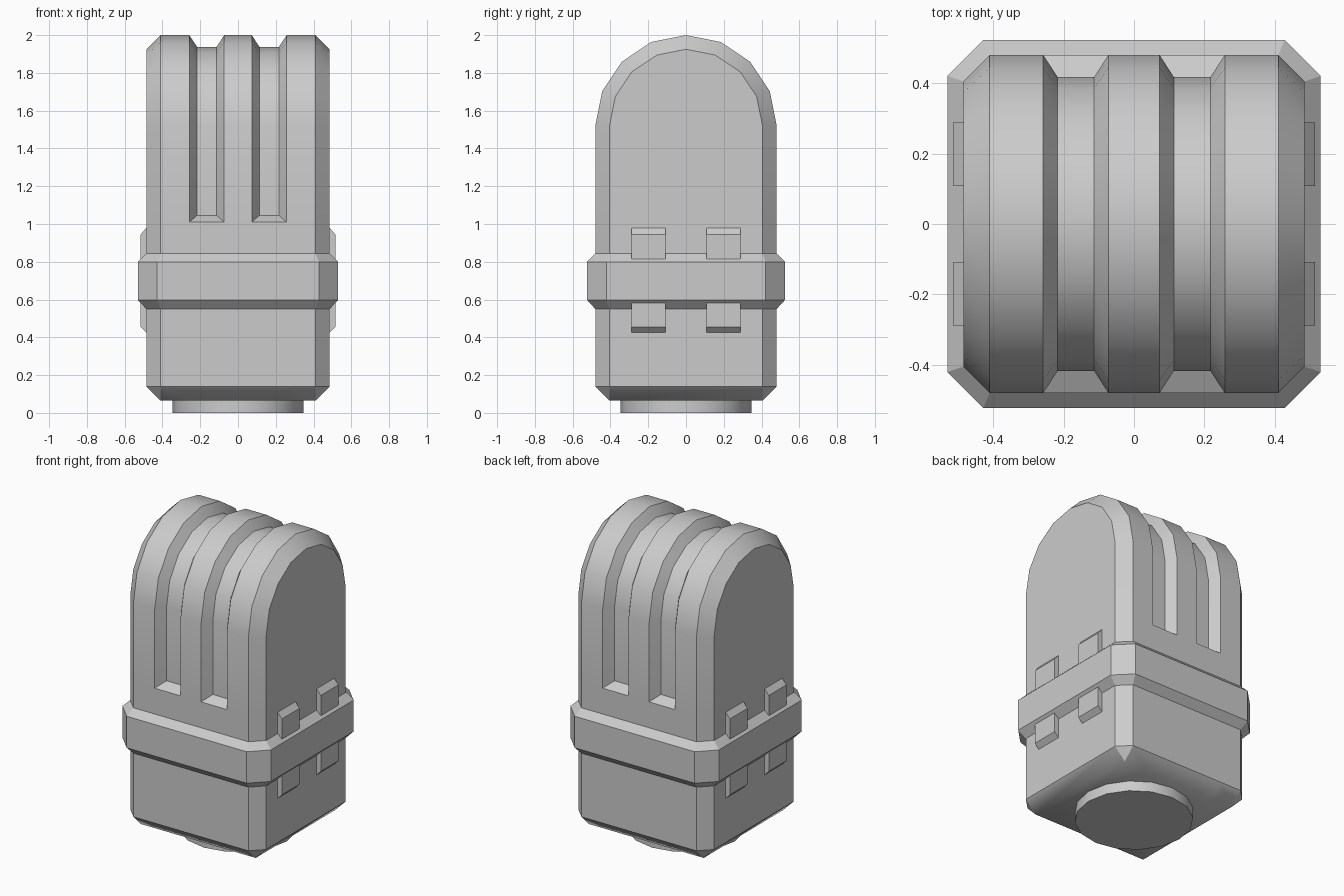
import bpy, bmesh
from math import sin, cos, pi, radians

if "Cube" in bpy.data.objects:
    bpy.data.objects.remove(bpy.data.objects["Cube"], do_unlink=True)

GREY = (0.6, 0.6, 0.6, 1)
grey = bpy.data.materials.new("plain grey")
grey.use_nodes = True
grey.diffuse_color = GREY
grey.node_tree.nodes["Principled BSDF"].inputs["Base Color"].default_value = GREY


def finish(bm, name):
    bmesh.ops.remove_doubles(bm, verts=bm.verts, dist=1e-5)
    bmesh.ops.recalc_face_normals(bm, faces=bm.faces)
    mesh = bpy.data.meshes.new(name)
    bm.to_mesh(mesh)
    bm.free()
    mesh.materials.append(grey)
    obj = bpy.data.objects.new(name, mesh)
    bpy.context.collection.objects.link(obj)
    bpy.ops.object.select_all(action='DESELECT')
    obj.select_set(True)
    bpy.context.view_layer.objects.active = obj
    bpy.ops.object.shade_smooth_by_angle(angle=radians(30))
    return obj


def loft(rings, name):
    """Skin closed rings of equal length and cap both ends."""
    bm = bmesh.new()
    rows = [[bm.verts.new(p) for p in ring] for ring in rings]
    n = len(rows[0])
    for a, b in zip(rows, rows[1:]):
        for i in range(n):
            j = (i + 1) % n
            bm.faces.new((a[i], a[j], b[j], b[i]))
    bm.faces.new(rows[0])
    bm.faces.new(rows[-1])
    return finish(bm, name)


# Arched body: cross-sections along x, with two grooves running over the top
R, CHAMFER, DEPTH = 0.48, 0.075, 0.062
ARCH_Z, GROOVE_Z = 1.52, 1.01


def section(x, kind):
    r = R - CHAMFER if kind == "end" else R
    low = 0.14 if kind == "end" else 0.065
    top_r = r - DEPTH if kind == "groove" else r
    floor_z = GROOVE_Z + 0.035 if kind == "groove" else GROOVE_Z
    front = [(R - CHAMFER, low), (r, 0.14), (r, GROOVE_Z), (top_r, floor_z)]
    arc = [(top_r * cos(pi * i / 8), ARCH_Z + top_r * sin(pi * i / 8)) for i in range(9)]
    back = [(-y, z) for y, z in reversed(front)]
    return [(x, y, z) for y, z in front + arc + back]


half = [(0.073, "rim"), (0.113, "groove"), (0.217, "groove"),
        (0.258, "rim"), (0.41, "rim"), (0.485, "end")]
stations = [(-x, k) for x, k in reversed(half)] + half
body = loft([section(x, k) for x, k in stations], "arched_body")

# Soft shading where the underside meets its chamfer
for e in body.data.edges:
    if all(body.data.vertices[v].co.z < 0.07 for v in e.vertices):
        e.use_edge_sharp = False


# Band around the middle with cut corners
def octagon(hx, hy, c, z):
    quarter = [(hx, hy - c), (hx - c, hy)]
    pts = quarter + [(-x, y) for x, y in reversed(quarter)]
    pts += [(-x, -y) for x, y in pts]
    return [(x, y, z) for x, y in pts]


loft([octagon(0.485, 0.48, 0.075, 0.55), octagon(0.53, 0.523, 0.102, 0.597),
      octagon(0.53, 0.523, 0.102, 0.80), octagon(0.485, 0.48, 0.075, 0.843)],
     "middle_band")

# Clips above and below the band on both sides
for side, s in (("left", 1), ("right", -1)):
    for level, inner, bend, tip in (("upper", 0.78, 0.945, 0.98), ("lower", 0.61, 0.455, 0.425)):
        for place, y in (("front", -0.198), ("back", 0.198)):
            outline = [(0.47, inner), (0.515, inner), (0.515, bend), (0.485, tip), (0.47, tip)]
            loft([[(s * x, y + w, z) for x, z in outline] for w in (-0.09, 0.09)],
                 f"{level}_clip_{side}_{place}")

# Round peg under the body
loft([[(0.347 * cos(pi * i / 8), 0.347 * sin(pi * i / 8), z) for i in range(16)]
      for z in (0, 0.07)], "bottom_peg")
